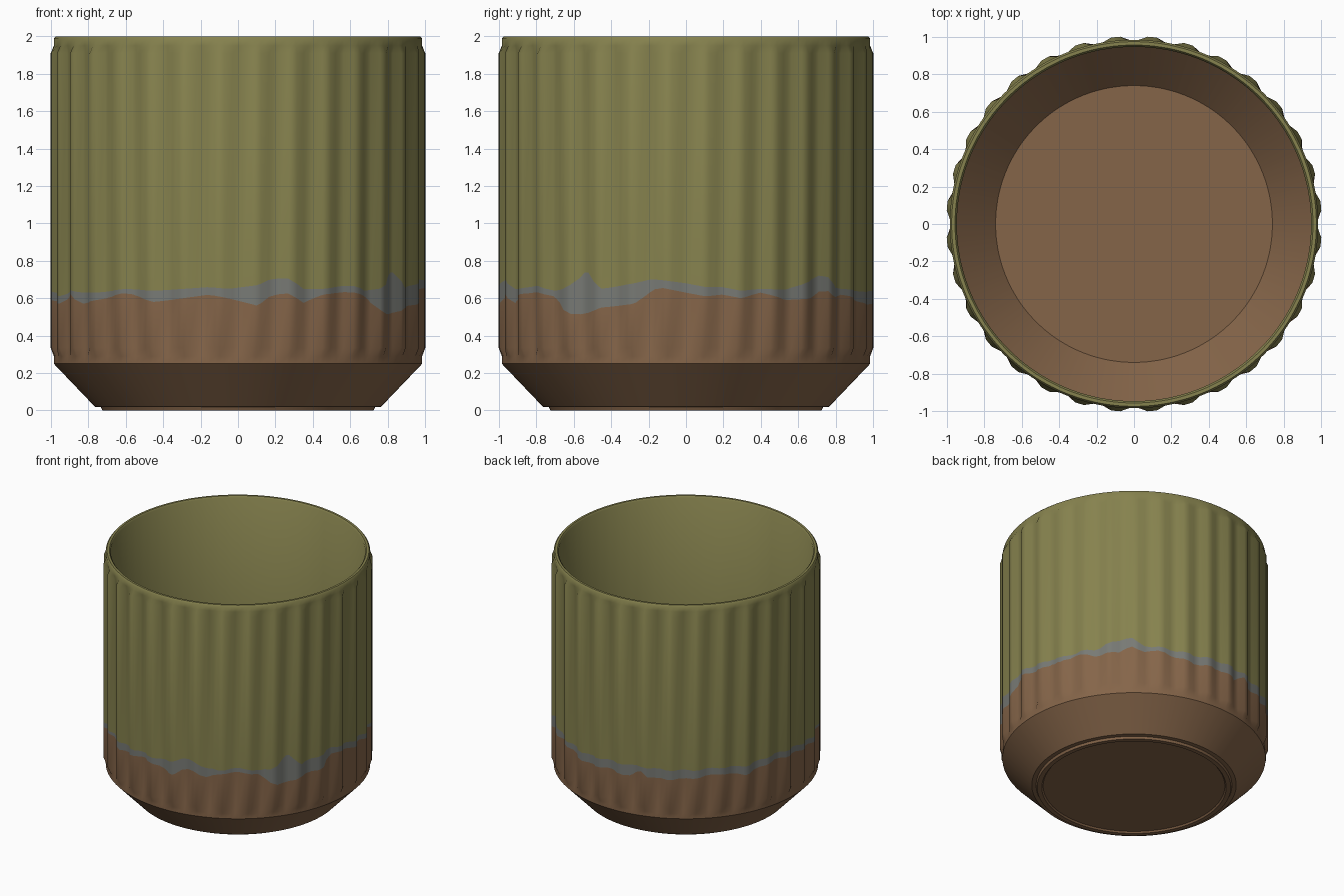
import bpy, bmesh, math

if "Cube" in bpy.data.objects:
    bpy.data.objects.remove(bpy.data.objects["Cube"])


def material(name, rgb):
    m = bpy.data.materials.new(name)
    lin = [((c / 255 + 0.055) / 1.055) ** 2.4 for c in rgb]
    m.diffuse_color = (*lin, 1)
    m.use_nodes = True
    m.node_tree.nodes["Principled BSDF"].inputs["Base Color"].default_value = m.diffuse_color
    return m


BROWN, GREY, OLIVE = 0, 1, 2

# Dripping glaze edge: angle from +x, bottom and top of the grey band
GLAZE = [
    (-180, .60, .65), (-162, .57, .61), (-154, .63, .645), (-148, .57, .63),
    (-139, .59, .63), (-127, .63, .65), (-117, .58, .64), (-107, .60, .65),
    (-99, .62, .66), (-93, .60, .65), (-84, .56, .67), (-80, .61, .70),
    (-75, .63, .71), (-69, .575, .65), (-63, .62, .65), (-53, .635, .67),
    (-46, .61, .64), (-41, .54, .65), (-37, .51, .68), (-33, .52, .75),
    (-30, .53, .70), (-27, .55, .65), (-16, .57, .68), (-11.5, .63, .70),
    (-8.6, .66, .70), (0, .63, .68), (6, .61, .66), (11.5, .62, .66),
    (17, .60, .64), (24, .63, .65), (33, .59, .645), (43, .60, .70),
    (48, .65, .73), (53, .60, .66), (58, .62, .65), (76, .56, .63),
    (90, .58, .65), (100, .56, .65), (105, .63, .66), (109, .57, .65),
    (125, .58, .65), (140, .61, .66), (152, .57, .64), (165, .62, .67),
    (180, .60, .65)]


def glaze(deg, which):
    deg = (deg + 180) % 360 - 180
    for p, q in zip(GLAZE, GLAZE[1:]):
        if p[0] <= deg <= q[0]:
            t = (deg - p[0]) / (q[0] - p[0])
            return p[which] + (q[which] - p[which]) * t


# 32 vertical ridges: column offsets within one period and whether raised
PERIOD = 360 / 32
OFFSETS = [(0, 0), (1.5, 0), (4.2, 1), (5.625, 1), (7.05, 1), (9.75, 0)]
columns = [(k * PERIOD + o, up) for k in range(32) for o, up in OFFSETS]
VALLEY, RIDGE, PLAIN = .978, 1.004, .985

# Profile from under the foot, up the outside, over the rim, down the inside:
# (radius or "ribs", height or glaze line, colour of the band above this row)
ROWS = [
    (.68, .012, BROWN), (.69, 0, BROWN), (.725, 0, BROWN), (.733, .018, BROWN),
    (.765, .02, BROWN), (PLAIN, .25, BROWN), (PLAIN, .29, BROWN),
    ("ribs", .335, BROWN), ("ribs", "lo", GREY), ("ribs", "hi", OLIVE),
    ("ribs", 1.91, OLIVE), (PLAIN, 1.95, OLIVE), (PLAIN, 1.988, OLIVE),
    (.975, 2.0, OLIVE), (.957, 2.0, OLIVE), (.947, 1.988, OLIVE),
    (.947, "hi", GREY), (.947, "lo", BROWN), (.947, .28, BROWN),
    (.74, .06, BROWN)]

bm = bmesh.new()
rings = []
for radius, height, _ in ROWS:
    ring = []
    for deg, up in columns:
        r = (RIDGE if up else VALLEY) if radius == "ribs" else radius
        z = height
        if height in ("lo", "hi"):
            z = glaze(deg, 1 if height == "lo" else 2)
        a = math.radians(deg)
        ring.append(bm.verts.new((r * math.cos(a), r * math.sin(a), z)))
    rings.append(ring)

# Walls
n = len(columns)
for i in range(len(rings) - 1):
    lower, upper = rings[i], rings[i + 1]
    for j in range(n):
        k = (j + 1) % n
        f = bm.faces.new((lower[j], lower[k], upper[k], upper[j]))
        f.material_index = ROWS[i][2]

# Underside and inner floor
bm.faces.new(rings[0][::-1]).material_index = BROWN
bm.faces.new(rings[-1]).material_index = BROWN
bmesh.ops.recalc_face_normals(bm, faces=bm.faces)

mesh = bpy.data.meshes.new("fluted_cup")
bm.to_mesh(mesh)
bm.free()
mesh.materials.append(material("bare clay brown", (133, 101, 73)))
mesh.materials.append(material("glaze edge grey", (120, 122, 117)))
mesh.materials.append(material("olive glaze", (134, 130, 78)))

cup = bpy.data.objects.new("fluted_cup", mesh)
bpy.context.collection.objects.link(cup)
bpy.context.view_layer.objects.active = cup
cup.select_set(True)
bpy.ops.object.shade_smooth_by_angle(angle=math.radians(40))
